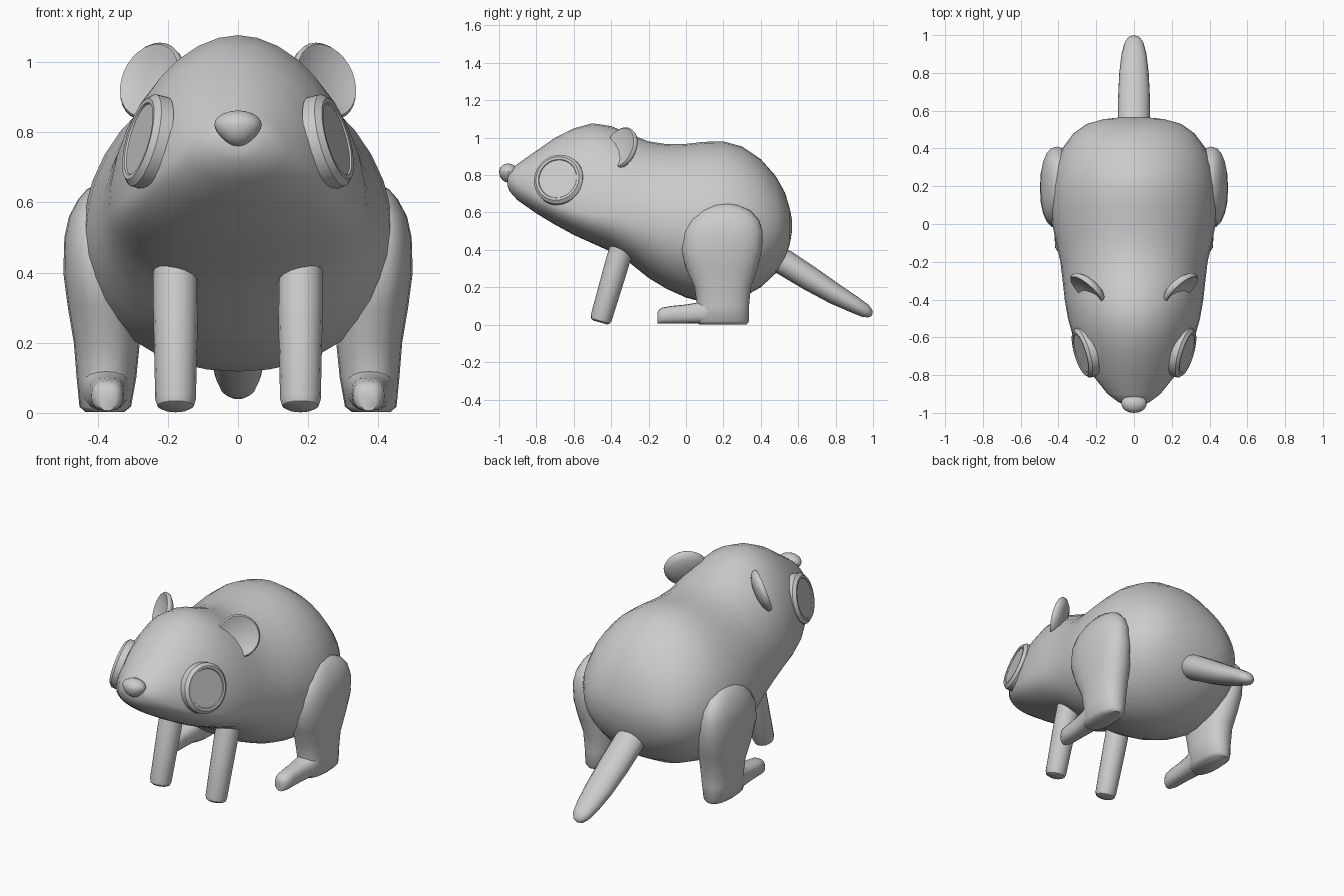
import bpy, bmesh, math
from mathutils import Vector

grey = bpy.data.materials.new("plain grey")
grey.diffuse_color = (0.6, 0.6, 0.6, 1)


def loft(name, rings, angle=40):
    """Skin a list of equal rings, cap both ends and smooth."""
    bm = bmesh.new()
    rows = [[bm.verts.new(p) for p in ring] for ring in rings]
    n = len(rows[0])
    for a, b in zip(rows, rows[1:]):
        for i in range(n):
            j = (i + 1) % n
            bm.faces.new((a[i], a[j], b[j], b[i]))
    bm.faces.new(rows[0])
    bm.faces.new(rows[-1])
    bmesh.ops.recalc_face_normals(bm, faces=bm.faces)
    me = bpy.data.meshes.new(name)
    bm.to_mesh(me)
    bm.free()
    me.materials.append(grey)
    ob = bpy.data.objects.new(name, me)
    bpy.context.collection.objects.link(ob)
    bpy.ops.object.select_all(action='DESELECT')
    ob.select_set(True)
    bpy.context.view_layer.objects.active = ob
    bpy.ops.object.shade_smooth_by_angle(angle=math.radians(angle))
    return ob


def circle(n, upper=2.0, lower=None):
    """Unit superellipse points, with separate powers above and below."""
    out = []
    for i in range(n):
        c, s = math.cos(2 * math.pi * i / n), math.sin(2 * math.pi * i / n)
        p = 2 / (upper if s > 0 or lower is None else lower)
        out.append((math.copysign(abs(c) ** p, c), math.copysign(abs(s) ** p, s)))
    return out


def lathe(name, centre, axis, profile, n=28, angle=40):
    """Turn (radius, height) points around an axis."""
    w = Vector(axis).normalized()
    u = w.cross(Vector((0, 0, 1))).normalized()
    v = w.cross(u)
    return loft(name, [[Vector(centre) + u * c * r + v * s * r + w * h
                        for c, s in circle(n)] for r, h in profile], angle)


# Body and head: y, bottom, widest height, top, half width
body = [
    (-.955, .745, .775, .80, .04), (-.945, .715, .77, .825, .08), (-.9, .665, .745, .86, .14),
    (-.8, .595, .69, .93, .22), (-.7, .535, .645, 1.0, .278), (-.6, .48, .61, 1.05, .322),
    (-.5, .435, .59, 1.077, .35), (-.4, .39, .58, 1.062, .367), (-.3, .33, .56, 1.02, .378),
    (-.2, .25, .55, .98, .39), (-.1, .19, .53, .965, .413), (0, .145, .52, .967, .433),
    (.1, .118, .51, .978, .443), (.2, .118, .51, .98, .44), (.3, .145, .52, .953, .42),
    (.4, .20, .52, .885, .38), (.48, .275, .52, .795, .32), (.53, .355, .52, .705, .25),
    (.555, .43, .53, .62, .16), (.567, .50, .53, .56, .05)]
loft("body", [[(w * c, y, m + s * ((t - m) if s > 0 else (m - b)))
               for c, s in circle(36, 1.9, 2.15)] for y, b, m, t, w in body], 60)

# Nose: rounded above, narrowing to a wedge below
nose = []
for k in range(11):
    a = math.pi * (0.02 + 0.96 * k / 10)
    h, r = math.cos(a), math.sin(a)
    z = .82 + h * (.042 if h > 0 else .06)
    wide = .068 if h > 0 else .068 + .016 * h
    nose.append([(wide * r * c, -.95 + .05 * r * s, z) for c, s in circle(16)])
loft("nose", nose, 35)

# Tail: y, z, half width, half thickness, drooping to a blunt tip
tail = [(.42, .39, .08, .07), (.53, .33, .085, .07), (.66, .248, .085, .066),
        (.80, .162, .078, .056), (.90, .107, .066, .045), (.96, .073, .05, .036),
        (.985, .058, .032, .022), (.995, .052, .01, .007)]
lean = Vector((0, .5, .866))
loft("tail", [[Vector((w * c, y, z)) + lean * h * s for c, s in circle(16)]
              for y, z, w, h in tail], 50)

# Hind leg: z, back and front limits, inner and outer limits
thigh = [(.002, .07, .325, .325, .435), (.018, .055, .337, .305, .452), (.1, .06, .337, .29, .46),
         (.2, .045, .347, .28, .468), (.3, .0, .382, .285, .485), (.4, -.025, .407, .30, .498),
         (.5, -.01, .41, .32, .495), (.56, .025, .39, .33, .482), (.61, .08, .345, .35, .455),
         (.638, .14, .28, .37, .43), (.645, .18, .24, .385, .415)]
# Hind foot: y, top, inner and outer limits
foot = [(.2, .15, .305, .45), (.11, .14, .31, .445), (.07, .12, .315, .435), (0, .108, .322, .425),
        (-.08, .10, .325, .42), (-.125, .092, .328, .418), (-.145, .08, .338, .405),
        (-.152, .065, .35, .395)]

for s, side in ((-1, "left"), (1, "right")):
    loft("hind_leg_" + side,
         [[(s * ((x0 + x1) / 2 + (x1 - x0) / 2 * c), (y0 + y1) / 2 + (y1 - y0) / 2 * v, z)
           for c, v in circle(20, 2.3)] for z, y0, y1, x0, x1 in thigh], 50)
    loft("hind_foot_" + side,
         [[(s * ((x0 + x1) / 2 + (x1 - x0) / 2 * c), y, t / 2 + .003 + (t / 2 - .003) * v)
           for c, v in circle(16, 2.6)] for y, t, x0, x1 in foot], 40)

    # Front leg: slanted rod with a rounded end
    lathe("front_leg_" + side, (s * .178, -.458, .02), (0, .28, .96),
          [(.038, -.008), (.052, 0), (.058, .02), (.064, .3), (.064, .48)], 16)

    # Eye: flat disc inside a low rim
    lathe("eye_" + side, (s * .268, -.682, .777), (s * .93, -.28, .26),
          [(.02, .012), (.104, .012), (.107, .017), (.12, .018), (.136, .002), (.137, -.035)], 32, 30)

    # Ear: shallow cupped plate turned outward
    lathe("ear_" + side, (s * .246, -.348, .945), (s * .64, -.70, .32),
          [(.01, -.006), (.06, -.004), (.095, .008), (.108, .012), (.116, .002),
           (.112, -.014), (.085, -.032), (.04, -.042), (.01, -.044)], 28, 60)
